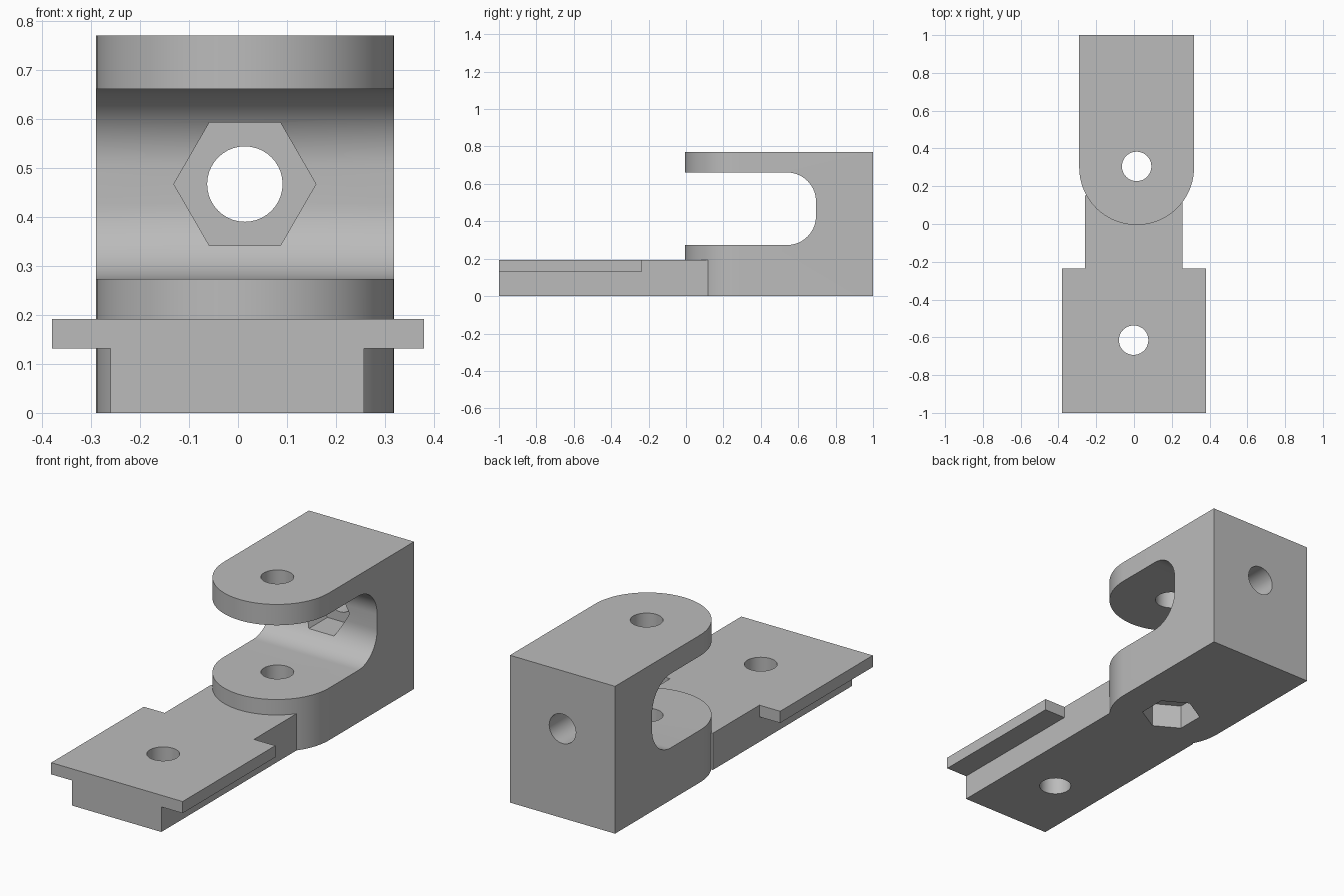
import bpy, bmesh
from math import sin, cos, pi, radians
from mathutils import Matrix, Vector

if "Cube" in bpy.data.objects:
    bpy.data.objects.remove(bpy.data.objects["Cube"])

grey = bpy.data.materials.new("plain_grey")
grey.diffuse_color = (0.5, 0.5, 0.5, 1)
grey.use_nodes = True
grey.node_tree.nodes["Principled BSDF"].inputs["Base Color"].default_value = grey.diffuse_color


def prism(name, outline, axes, start, end):
    """Extrude a 2D outline; axes names the two outline axes and the depth axis."""
    bm = bmesh.new()
    verts = []
    for a, b in outline:
        co = Vector()
        co[axes[0]], co[axes[1]], co[axes[2]] = a, b, start
        verts.append(bm.verts.new(co))
    face = bm.faces.new(verts)
    out = bmesh.ops.extrude_face_region(bm, geom=[face])
    shift = Vector()
    shift[axes[2]] = end - start
    bmesh.ops.translate(bm, vec=shift,
                        verts=[v for v in out["geom"] if isinstance(v, bmesh.types.BMVert)])
    bmesh.ops.recalc_face_normals(bm, faces=bm.faces)
    mesh = bpy.data.meshes.new(name)
    bm.to_mesh(mesh)
    bm.free()
    mesh.materials.append(grey)
    obj = bpy.data.objects.new(name, mesh)
    bpy.context.collection.objects.link(obj)
    return obj


def arc(cx, cy, r, a0, a1, n):
    return [(cx + r * cos(radians(a0 + (a1 - a0) * i / n)),
             cy + r * sin(radians(a0 + (a1 - a0) * i / n))) for i in range(n + 1)]


def ring(cx, cy, r, n, a0=0):
    return arc(cx, cy, r, a0, a0 + 360, n)[:-1]


def combine(target, tool, operation):
    """Apply a boolean and remove the tool object."""
    mod = target.modifiers.new("cut", "BOOLEAN")
    mod.object, mod.operation, mod.solver = tool, operation, "EXACT"
    dg = bpy.context.evaluated_depsgraph_get()
    mesh = bpy.data.meshes.new_from_object(target.evaluated_get(dg))
    target.modifiers.clear()
    target.data = mesh
    bpy.data.objects.remove(tool)


XY, YZ, XZ = (0, 1, 2), (1, 2, 0), (0, 2, 1)
CX, CY, R, H = 0.014, 0.299, 0.304, 0.77   # clevis axis, radius and height
MID = 0.467                                # slot centre height

# Clevis block with a rounded front
body = prism("clevis_bracket",
             [(CX + R, 1), (CX - R, 1)] + arc(CX, CY, R, 180, 360, 48), XY, 0, H)

# Tongue: T-shaped rail in front, narrow neck running into the clevis
neck = prism("neck", [(-0.26, -1), (0.257, -1), (0.257, 0.15), (-0.26, 0.15)], XY, 0, 0.192)
plate = prism("plate", [(-0.38, -1), (0.38, -1), (0.38, -0.235), (-0.38, -0.235)],
              XY, 0.131, 0.192)
combine(neck, plate, "UNION")
combine(body, neck, "UNION")

# Slot between the prongs, with rounded inner corners
fil = 0.155
slot = ([(-0.1, 0.273)] + arc(0.695 - fil, 0.273 + fil, fil, -90, 0, 16)
        + arc(0.695 - fil, 0.661 - fil, fil, 0, 90, 16) + [(-0.1, 0.661)])
combine(body, prism("slot", slot, YZ, -0.6, 0.6), "DIFFERENCE")

# Round holes: prongs, tongue and back wall
combine(body, prism("prong_hole", ring(CX, 0.305, 0.078, 40), XY, -0.1, 1), "DIFFERENCE")
combine(body, prism("tongue_hole", ring(-0.002, -0.615, 0.078, 40), XY, -0.1, 0.25), "DIFFERENCE")
combine(body, prism("back_hole", ring(CX, MID, 0.077, 40), XZ, 0.5, 1.1), "DIFFERENCE")

# Hexagonal nut pockets: under the lower prong and inside the slot
combine(body, prism("lower_pocket", ring(CX, 0.305, 0.145, 6, 30), XY, -0.1, 0.127), "DIFFERENCE")
combine(body, prism("back_pocket", ring(CX, MID, 0.145, 6), XZ, 0.56, 0.822), "DIFFERENCE")

# Single material, smooth curves with sharp edges
body.data.materials.clear()
body.data.materials.append(grey)
for p in body.data.polygons:
    p.material_index = 0
bpy.ops.object.select_all(action="DESELECT")
body.select_set(True)
bpy.context.view_layer.objects.active = body
bpy.ops.object.shade_smooth_by_angle(angle=radians(30))
